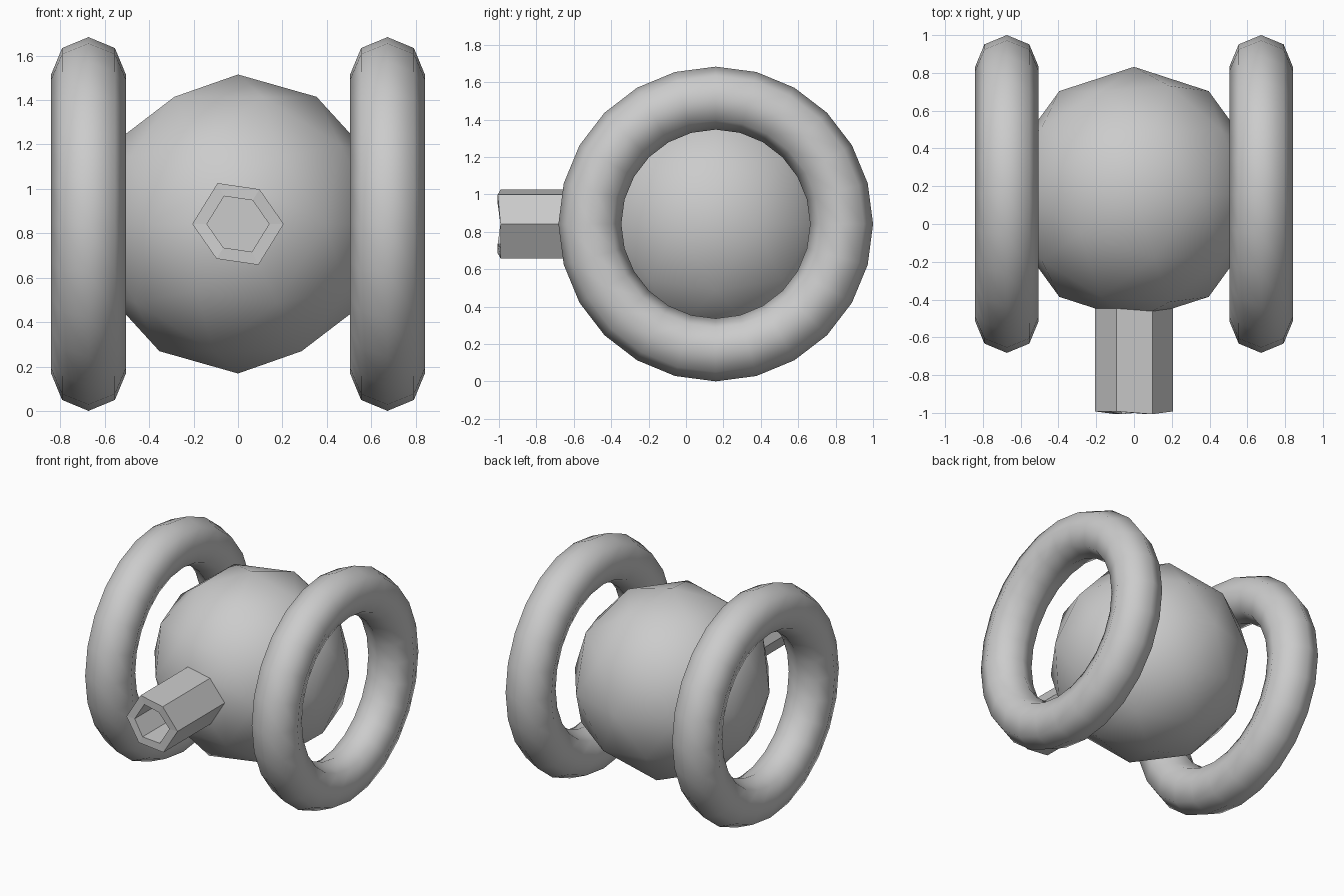
import bpy, bmesh, math
from mathutils import Matrix, Vector

if "Cube" in bpy.data.objects:
    bpy.data.objects.remove(bpy.data.objects["Cube"])

S = 0.673                          # body radius
CENTRE = Vector((0, 0.159, 0.842))


def finish(bm, name, location):
    mesh = bpy.data.meshes.new(name)
    bm.to_mesh(mesh)
    bm.free()
    obj = bpy.data.objects.new(name, mesh)
    obj.location = location
    bpy.context.collection.objects.link(obj)
    return obj


# Round body with a hollow six-sided barrel grown out of its front vertex
bm = bmesh.new()
bmesh.ops.create_icosphere(bm, subdivisions=2, radius=S)
for f in bm.faces:
    f.smooth = True

# Open the front vertex into a hexagon, a bit over halfway along its edges
front = min(bm.verts, key=lambda v: v.co.y)
bmesh.ops.bevel(bm, geom=[front], offset=52, offset_type='PERCENT',
                segments=1, profile=0.5, affect='VERTICES')
bm.normal_update()
cap = min(bm.faces, key=lambda f: f.calc_center_median().y)


def extrude(face, dy=0.0, scale=1.0):
    """Extrude a face along y and scale it in x and z; new sides are flat."""
    old = set(bm.faces)
    new = bmesh.ops.extrude_discrete_faces(bm, faces=[face])["faces"][0]
    bmesh.ops.translate(bm, verts=new.verts, vec=(0, dy, 0))
    bmesh.ops.scale(bm, verts=new.verts, vec=(scale, 1, scale))
    for f in set(bm.faces) - old:
        f.smooth = False
    return new


cap = extrude(cap, dy=-0.545)      # barrel
cap = extrude(cap, scale=0.68)     # rim
cap = extrude(cap, dy=0.3)         # bore
cap.smooth = False
bmesh.ops.recalc_face_normals(bm, faces=bm.faces)
finish(bm, "body_with_barrel", CENTRE)


# Ring wheels on both sides
def wheel(name, x):
    bpy.ops.mesh.primitive_torus_add(
        major_segments=24, minor_segments=8, major_radius=S,
        minor_radius=S * 0.25, location=CENTRE + Vector((x, 0, 0)),
        rotation=(0, math.pi / 2, 0))
    obj = bpy.context.object
    obj.name = name
    bpy.ops.object.shade_smooth()


wheel("left_wheel", -S)
wheel("right_wheel", S)
